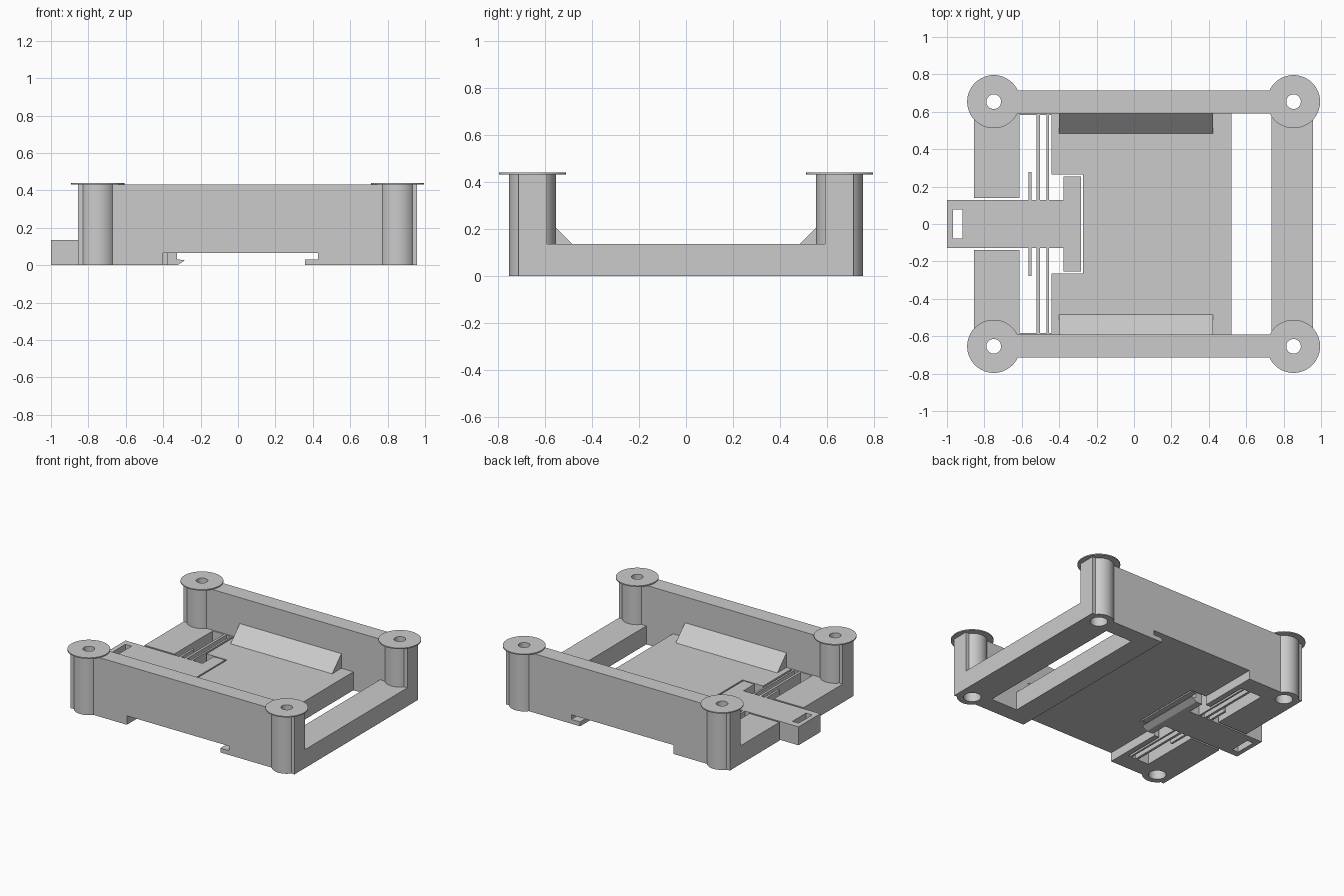
import bpy, bmesh
from mathutils import Matrix, Vector

cube = bpy.data.objects.get("Cube")
if cube:
    bpy.data.objects.remove(cube, do_unlink=True)

grey = bpy.data.materials.new("plain grey")
grey.use_nodes = True
COLOUR = (0.6, 0.6, 0.6, 1)
grey.diffuse_color = COLOUR
grey.node_tree.nodes["Principled BSDF"].inputs["Base Color"].default_value = COLOUR


def finish(name, bm):
    bmesh.ops.recalc_face_normals(bm, faces=bm.faces)
    mesh = bpy.data.meshes.new(name)
    bm.to_mesh(mesh)
    bm.free()
    mesh.materials.append(grey)
    ob = bpy.data.objects.new(name, mesh)
    bpy.context.collection.objects.link(ob)
    return ob


def prism(name, outline, y0, y1):
    """Extrude an x-z outline from y0 to y1."""
    bm = bmesh.new()
    face = bm.faces.new([bm.verts.new((x, y0, z)) for x, z in outline])
    ext = bmesh.ops.extrude_face_region(bm, geom=[face])
    moved = [v for v in ext["geom"] if isinstance(v, bmesh.types.BMVert)]
    bmesh.ops.translate(bm, verts=moved, vec=Vector((0, y1 - y0, 0)))
    return finish(name, bm)


def box(name, x0, x1, y0, y1, z0, z1):
    return prism(name, [(x0, z0), (x1, z0), (x1, z1), (x0, z1)], y0, y1)


def cylinder(name, x, y, r, z0, z1):
    bm = bmesh.new()
    bmesh.ops.create_cone(bm, cap_ends=True, segments=64, radius1=r, radius2=r, depth=z1 - z0,
                          matrix=Matrix.Translation((x, y, (z0 + z1) / 2)))
    return finish(name, bm)


def combine(target, others, operation):
    """Apply a boolean with each helper, then discard the helper."""
    bpy.context.view_layer.objects.active = target
    for ob in others:
        ob.hide_render = True
        mod = target.modifiers.new("combine", "BOOLEAN")
        mod.operation, mod.solver, mod.object = operation, "EXACT", ob
        bpy.ops.object.modifier_apply(modifier=mod.name)
        bpy.data.objects.remove(ob, do_unlink=True)


def smooth(ob):
    bpy.ops.object.select_all(action="DESELECT")
    ob.select_set(True)
    bpy.context.view_layer.objects.active = ob
    bpy.ops.object.shade_smooth_by_angle(angle=0.5)


WALL_IN, WALL_OUT, TOP, DECK = 0.592, 0.714, 0.432, 0.135
LEFT, RIGHT = -0.855, 0.958
POSTS = [(x, y) for x in (-0.75, 0.853) for y in (-0.654, 0.654)]

# Rail channel along the underside, with a fixed lip on one side
channel = [(-0.4, 0), (-0.4, 0.065), (0.428, 0.065), (0.428, 0.032), (0.358, 0.032), (0.358, 0)]

# Deck with a recess for the latch head
frame = prism("frame", [(-0.44, 0)] + channel + [(0.52, 0), (0.52, DECK), (-0.44, DECK)],
              -WALL_IN, WALL_IN)
combine(frame, [box("recess", -0.5, -0.273, -0.264, 0.264, -0.1, 0.3)], "DIFFERENCE")

# Side walls, split left bar, spring anchors and right bar
parts = [box("right_bar", 0.736, RIGHT, -WALL_IN, WALL_IN, 0, DECK)]
for s in (-1, 1):
    parts.append(prism("wall", [(LEFT, 0)] + channel + [(RIGHT, 0), (RIGHT, TOP), (LEFT, TOP)],
                       *sorted((s * WALL_IN, s * WALL_OUT))))
    parts.append(box("left_bar", LEFT, -0.613, *sorted((s * 0.14, s * WALL_IN)), 0, DECK))
    parts.append(box("anchor", -0.613, -0.44, *sorted((s * 0.583, s * WALL_IN)), 0, DECK))
parts += [cylinder("post", x, y, 0.1, 0, TOP) for x, y in POSTS]
combine(frame, parts, "UNION")

# Screw bores, wide from below and narrow at the top
combine(frame, [cylinder("bore", x, y, r, -0.1, z) for x, y in POSTS
                for r, z in ((0.058, 0.3), (0.039, 0.6))], "DIFFERENCE")
smooth(frame)

# Thin discs on the posts
for i, (x, y) in enumerate(POSTS):
    disc = cylinder(f"post_disc_{i + 1}", x, y, 0.142, TOP, TOP + 0.008)
    combine(disc, [cylinder("hole", x, y, 0.039, 0, 1)], "DIFFERENCE")
    smooth(disc)

# Sloped fillets between deck and walls
for name, s in (("front_fillet", -1), ("back_fillet", 1)):
    bm = bmesh.new()
    profile = [(0.485, DECK), (WALL_IN, DECK), (WALL_IN, DECK + 0.107)]
    ends = [[bm.verts.new((x, s * y, z)) for y, z in profile] for x in (-0.4, 0.423)]
    for end in ends:
        bm.faces.new(end)
    for i in range(3):
        j = (i + 1) % 3
        bm.faces.new((ends[0][i], ends[0][j], ends[1][j], ends[1][i]))
    finish(name, bm)

# Sliding latch: slotted pull tab, hooked head and leaf springs
latch = box("latch", -1, -0.37, -0.127, 0.127, 0, DECK)
hook = [(-0.376, 0), (-0.325, 0), (-0.284, 0.026), (-0.325, 0.032), (-0.325, 0.065),
        (-0.284, 0.065), (-0.284, DECK), (-0.376, DECK)]
combine(latch, [prism("head", hook, -0.255, 0.255)], "UNION")
combine(latch, [box("slot", -0.967, -0.917, -0.078, 0.078, -0.1, 0.3)], "DIFFERENCE")
combine(latch, [box("stop", -0.565, -0.549, -0.277, 0.277, 0, DECK),
                box("spring_a", -0.521, -0.503, -0.583, 0.583, 0, DECK),
                box("spring_b", -0.469, -0.455, -0.583, 0.583, 0, DECK)], "UNION")
